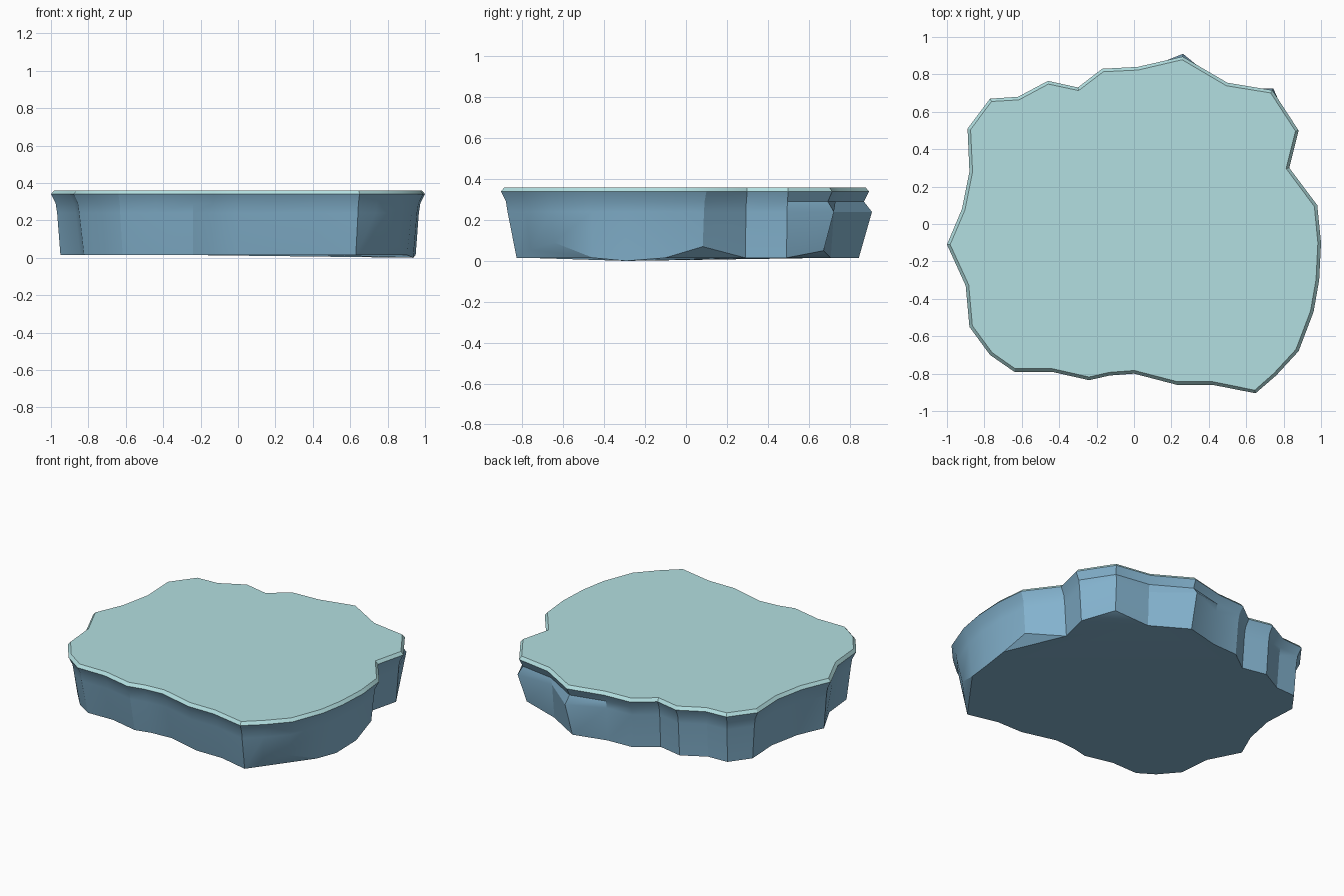
import bpy, bmesh, math
from mathutils import Vector

if "Cube" in bpy.data.objects:
    bpy.data.objects.remove(bpy.data.objects["Cube"])

# Ice floe outline at its widest level, clockwise from the left tip
OUTLINE = [(-1, -.11), (-.92, .08), (-.88, .28), (-.89, .51), (-.77, .67), (-.62, .68),
           (-.46, .765), (-.30, .73), (-.17, .83), (.02, .84), (.26, .895), (.50, .755),
           (.74, .715), (.88, .50), (.83, .30), (.98, .10), (1, -.10), (.99, -.30),
           (.96, -.47), (.88, -.68), (.76, -.81), (.65, -.905), (.42, -.86), (.23, -.86),
           (0, -.80), (-.13, -.81), (-.24, -.835), (-.44, -.79), (-.64, -.79),
           (-.77, -.70), (-.88, -.55), (-.90, -.33)]
PTS = [Vector(p) for p in reversed(OUTLINE)]      # counter-clockwise
N = len(PTS)


def outward(i):
    d = (PTS[(i + 1) % N] - PTS[i]).normalized() + (PTS[i] - PTS[i - 1]).normalized()
    return Vector((d.y, -d.x)).normalized()


def ring(bm, z, inset):
    """Outline ring; z and inset may be numbers or functions of the index."""
    out = []
    for i, p in enumerate(PTS):
        q = p - outward(i) * (inset(i) if callable(inset) else inset)
        out.append(bm.verts.new((q.x, q.y, z(i) if callable(z) else z)))
    return out


def bridge(bm, low, high):
    for i in range(N):
        j = (i + 1) % N
        bm.faces.new((low[i], low[j], high[j], high[i]))


def finish(bm, name, color):
    bmesh.ops.recalc_face_normals(bm, faces=bm.faces)
    me = bpy.data.meshes.new(name)
    bm.to_mesh(me)
    bm.free()
    ob = bpy.data.objects.new(name, me)
    bpy.context.collection.objects.link(ob)
    mat = bpy.data.materials.new(name + "_color")
    mat.diffuse_color = color
    mat.use_nodes = True
    mat.node_tree.nodes["Principled BSDF"].inputs["Base Color"].default_value = mat.diffuse_color
    me.materials.append(mat)
    bpy.ops.object.select_all(action='DESELECT')
    ob.select_set(True)
    bpy.context.view_layer.objects.active = ob
    bpy.ops.object.shade_smooth_by_angle(angle=math.radians(25))


def idx(n):
    return N - 1 - n


# Bottom corners that are chipped upwards, and the lowest corner
CHIPS = {idx(19): .09, idx(20): .055, idx(15): .07, idx(12): .05}
LOW = idx(17)
BULGE = {idx(10): -.015, idx(12): -.01}

# Body: flared wall under the rim with chipped lower corners
bm = bmesh.new()
bottom = ring(bm, lambda i: CHIPS.get(i, 0 if i == LOW else .015),
              lambda i: .05 + .03 * max(0, -outward(i).y))
middle = ring(bm, .24, lambda i: BULGE.get(i, .033))
neck = ring(bm, .29, .025)
lip = ring(bm, .34, 0)
bridge(bm, bottom, middle)
bridge(bm, middle, neck)
bridge(bm, neck, lip)
bm.faces.new([bottom[i] for i in range(N) if i not in CHIPS][::-1])
for i in range(N):
    if i in CHIPS and (i - 1) % N not in CHIPS:
        run = [(i - 1) % N, i]
        while run[-1] in CHIPS:
            run.append((run[-1] + 1) % N)
        bm.faces.new([bottom[k] for k in run][::-1])
finish(bm, "ice_body", (.23, .45, .62, 1))

# Top: thin pale slab with a bevelled edge
bm = bmesh.new()
edge = ring(bm, .34, 0)
top = ring(bm, .36, .017)
bridge(bm, edge, top)
bm.faces.new(top)
finish(bm, "ice_top", (.45, .74, .75, 1))
